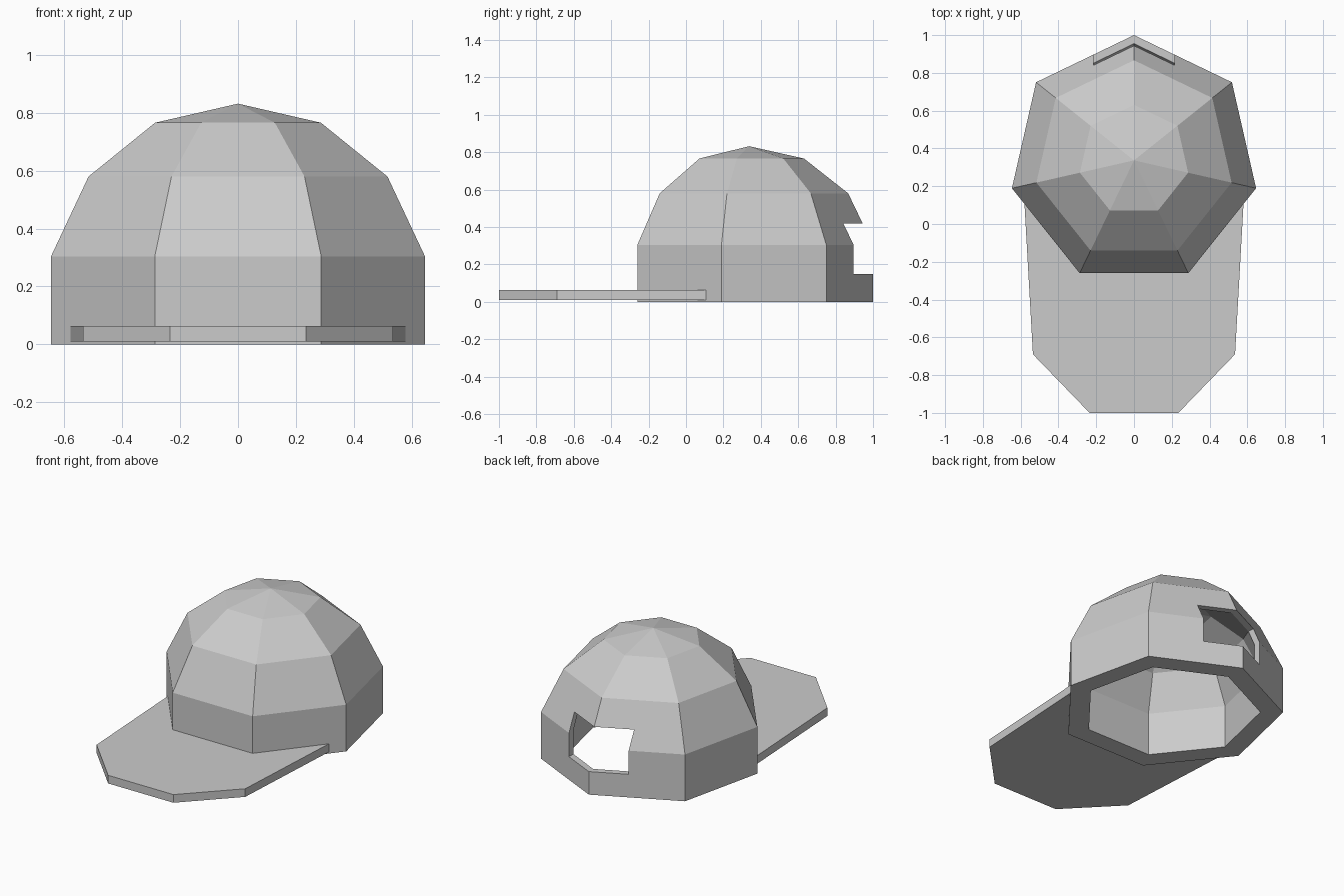
import bpy, bmesh
from math import sin, cos, tau

if "Cube" in bpy.data.objects:
    bpy.data.objects.remove(bpy.data.objects["Cube"])

SIDES = 7
CENTRE_Y = 0.337
HOLE_X, HOLE_LOW, HOLE_HIGH = 0.215, 0.15, 0.42
OUTER = [(0.663, 0), (0.663, 0.304), (0.53, 0.58), (0.294, 0.766)]
INNER = [(0.53, 0), (0.533, 0.28), (0.428, 0.498), (0.238, 0.648)]


def make_object(name, bm):
    bmesh.ops.recalc_face_normals(bm, faces=bm.faces[:])
    mesh = bpy.data.meshes.new(name)
    bm.to_mesh(mesh)
    bm.free()
    obj = bpy.data.objects.new(name, mesh)
    bpy.context.collection.objects.link(obj)
    return obj


def corner(i, r, z):
    a = tau * i / SIDES
    return (r * sin(a), CENTRE_Y + r * cos(a), z)


def hole_points(inset):
    """Edge of the back opening on the outer surface, moved in by inset."""
    (r1, z1), (r2, z2) = OUTER[1:3]
    r_top = r1 + (r2 - r1) * (HOLE_HIGH - z1) / (z2 - z1)
    slope = (1 - cos(tau / SIDES)) / sin(tau / SIDES)
    pts = []
    for x, r, z in [(0, r1, HOLE_LOW), (1, r1, HOLE_LOW), (1, r1, z1),
                    (1, r_top, HOLE_HIGH), (0, r_top, HOLE_HIGH),
                    (-1, r_top, HOLE_HIGH), (-1, r1, z1), (-1, r1, HOLE_LOW)]:
        y = CENTRE_Y + r - abs(x) * HOLE_X * slope - inset
        pts.append((x * HOLE_X, y, z))
    return pts


def shell(bm, profile, apex, inset):
    """Faceted dome with an opening in its two back panels."""
    rings = [[bm.verts.new(corner(i, r, z)) for i in range(SIDES)] for r, z in profile]
    tip = bm.verts.new((0, CENTRE_Y, apex))
    hole = [bm.verts.new(p) for p in hole_points(inset)]
    for i in range(SIDES):
        j = (i + 1) % SIDES
        for level, (a, b) in enumerate(zip(rings, rings[1:])):
            if level == 2 or i not in (0, SIDES - 1):
                bm.faces.new((a[i], a[j], b[j], b[i]))
        bm.faces.new((rings[-1][i], rings[-1][j], tip))
    # Faces framing the opening, on both sides of the back seam
    for side, h in ((1, hole[:5]), (SIDES - 1, [hole[k] for k in (0, 7, 6, 5, 4)])):
        low, mid, high = (ring[side] for ring in rings[:3])
        bm.faces.new((rings[0][0], low, h[1], h[0]))
        bm.faces.new((low, mid, h[2], h[1]))
        bm.faces.new((mid, high, h[3], h[2]))
        bm.faces.new((high, rings[2][0], h[4], h[3]))
    rings[1][0].link_faces or bm.verts.remove(rings[1][0])
    return rings[0], hole


# Crown: thick outer and inner domes joined at the base and the opening
bm = bmesh.new()
parts_out = shell(bm, OUTER, 0.832, 0)
parts_in = shell(bm, INNER, 0.702, 0.045)
for out, inn in zip(parts_out, parts_in):
    for k in range(len(out)):
        n = (k + 1) % len(out)
        bm.faces.new((out[k], out[n], inn[n], inn[k]))
make_object("crown", bm)

# Brim: flat slab whose rear edge follows the crown
half = [(0.235, -1.0), (0.535, -0.69), (0.58, 0.11), (0.28, -0.25)]
outline = half + [(-x, y) for x, y in reversed(half)]
bm = bmesh.new()
face = bm.faces.new([bm.verts.new((x, y, 0.01)) for x, y in outline])
top = bmesh.ops.extrude_face_region(bm, geom=[face])["geom"]
bmesh.ops.translate(bm, vec=(0, 0, 0.053),
                    verts=[v for v in top if isinstance(v, bmesh.types.BMVert)])
make_object("brim", bm)
